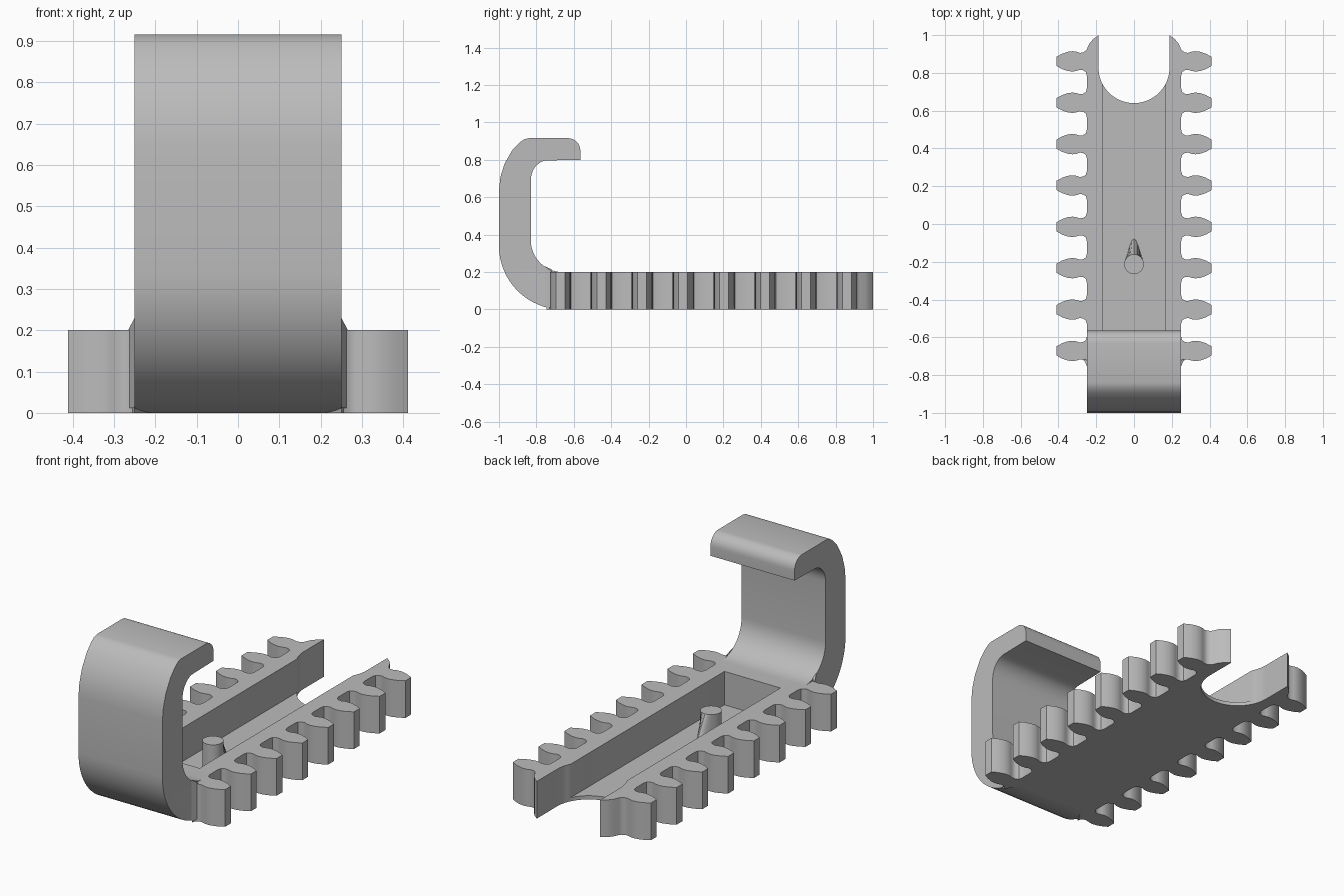
import bpy, bmesh, math

if "Cube" in bpy.data.objects:
    bpy.data.objects.remove(bpy.data.objects["Cube"])

grey = bpy.data.materials.new("plain grey")
grey.diffuse_color = (0.5, 0.5, 0.5, 1)
grey.use_nodes = True
grey.node_tree.nodes["Principled BSDF"].inputs["Base Color"].default_value = grey.diffuse_color


def make(name, bm):
    bmesh.ops.recalc_face_normals(bm, faces=bm.faces)
    me = bpy.data.meshes.new(name)
    bm.to_mesh(me)
    bm.free()
    ob = bpy.data.objects.new(name, me)
    bpy.context.collection.objects.link(ob)
    me.materials.append(grey)
    return ob


def loft(name, low, high):
    """Closed solid between two matching rings of 3D points."""
    bm = bmesh.new()
    a = [bm.verts.new(p) for p in low]
    b = [bm.verts.new(p) for p in high]
    n = len(a)
    bm.faces.new(a)
    bm.faces.new(b)
    for i in range(n):
        j = (i + 1) % n
        bm.faces.new((a[i], a[j], b[j], b[i]))
    return make(name, bm)


def prism_z(name, pts, z0, z1):
    return loft(name, [(x, y, z0) for x, y in pts], [(x, y, z1) for x, y in pts])


def arc(cx, cy, rx, ry, a0, a1, n):
    angles = [math.radians(a0 + (a1 - a0) * i / n) for i in range(n + 1)]
    return [(cx + rx * math.cos(a), cy + ry * math.sin(a)) for a in angles]


def boolean(target, other, op):
    m = target.modifiers.new(op.lower(), 'BOOLEAN')
    m.operation, m.object, m.solver = op, other, 'EXACT'
    bpy.context.view_layer.objects.active = target
    bpy.ops.object.modifier_apply(modifier=m.name)
    bpy.data.objects.remove(other)


# Toothed plate: right-hand edge from front to back, then mirrored
tooth = [(0.25, -0.075), (0.255, -0.057), (0.27, -0.047), (0.287, -0.045),
         (0.305, -0.051), (0.325, -0.054), (0.35, -0.051), (0.38, -0.041), (0.411, -0.024)]
tooth += [(x, -y) for x, y in reversed(tooth)]
edge = [(0.20, -0.66)]
for i in range(8):
    cy = -0.672 + i * 0.219
    edge += [(x, cy + y) for x, y in tooth]
edge[-1] = (0.25, 0.925)
edge += [(0.235, 0.957), (0.215, 0.98), (0.188, 1.0)]
rack = prism_z("toothed_plate", edge + [(-x, y) for x, y in reversed(edge)], 0, 0.2)

# Channel along the middle and rounded notch at the back
boolean(rack, prism_z("channel_cutter", [(-0.167, -0.565), (0.167, -0.565),
                                         (0.167, 1.1), (-0.167, 1.1)], 0.02, 0.4), 'DIFFERENCE')
notch = [(0.188, 1.1)] + arc(0, 0.828, 0.188, 0.188, 0, -180, 32) + [(-0.188, 1.1)]
boolean(rack, prism_z("notch_cutter", notch, -0.1, 0.4), 'DIFFERENCE')

# Hook: side profile (y, z) swept across the width
profile = [(-0.565, 0.0)] + arc(-0.66, 0.34, 0.34, 0.34, -90, -180, 16)
profile += [(-1, 0.64), (-0.992, 0.71), (-0.97, 0.78), (-0.93, 0.85),
            (-0.89, 0.893), (-0.865, 0.91), (-0.84, 0.916)]
profile += arc(-0.63, 0.85, 0.065, 0.066, 90, 0, 8)
profile += [(-0.565, 0.80)] + arc(-0.74, 0.69, 0.09, 0.107, 90, 180, 8)
profile += arc(-0.66, 0.37, 0.17, 0.17, 180, 270, 12) + [(-0.565, 0.2)]
hook = loft("hook", [(-0.25, y, z) for y, z in profile], [(0.25, y, z) for y, z in profile])
boolean(rack, hook, 'UNION')
rack.name = "toothed_plate_with_hook"

# Small fillets where the first teeth run into the hook
for s, side in ((1, "right"), (-1, "left")):
    base = [(0.249, -0.755), (0.25, -0.72), (0.266, -0.715)]
    loft("hook_fillet_" + side, [(s * x, y, 0.012) for x, y in base],
         [(s * x, y, z) for (x, y), z in zip(base, (0.232, 0.215, 0.2))])

# Pin standing in the channel, flaring backwards into a pointed foot
r, cy, low, high = 0.052, -0.213, [], []
for i in range(32):
    a = 2 * math.pi * i / 32
    x, y = r * math.cos(a), cy + r * math.sin(a)
    high.append((x, y, 0.17))
    low.append((x, y + 0.083 * max(0, math.sin(a)) ** 5, 0.02))
loft("pin", low, high)

for ob in list(bpy.context.scene.objects):
    bpy.ops.object.select_all(action='DESELECT')
    ob.select_set(True)
    bpy.context.view_layer.objects.active = ob
    bpy.ops.object.shade_smooth_by_angle(angle=math.radians(30))
